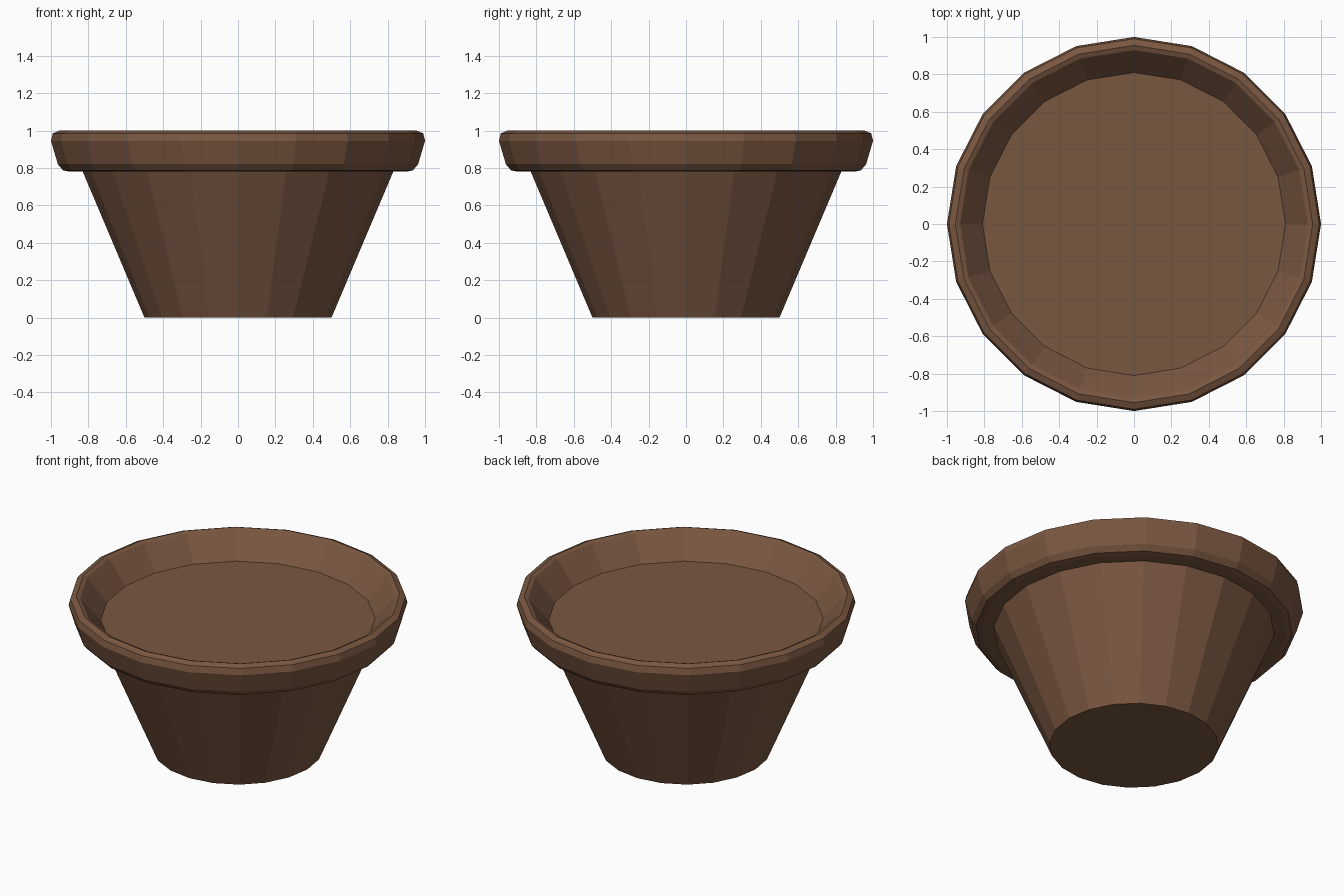
import bpy, bmesh, math

if "Cube" in bpy.data.objects:
    bpy.data.objects.remove(bpy.data.objects["Cube"])

SIDES = 20

brown = bpy.data.materials.new("earthy brown")
brown.diffuse_color = (0.195, 0.095, 0.053, 1)
brown.use_nodes = True
brown.node_tree.nodes["Principled BSDF"].inputs["Base Color"].default_value = brown.diffuse_color


def lathe(name, profile, cap_first=False, cap_last=False):
    """Spin (radius, height) points around z as flat facets."""
    bm = bmesh.new()
    rings = [[bm.verts.new((r * math.cos(2 * math.pi * i / SIDES),
                            r * math.sin(2 * math.pi * i / SIDES), z))
              for i in range(SIDES)] for r, z in profile]
    for a, b in zip(rings, rings[1:]):
        for i in range(SIDES):
            j = (i + 1) % SIDES
            bm.faces.new((a[i], a[j], b[j], b[i]))
    if cap_first:
        bm.faces.new(rings[0][::-1])
    if cap_last:
        bm.faces.new(rings[-1])
    mesh = bpy.data.meshes.new(name)
    bm.to_mesh(mesh)
    bm.free()
    mesh.materials.append(brown)
    obj = bpy.data.objects.new(name, mesh)
    bpy.context.collection.objects.link(obj)
    return obj


# Tapered body, rounded rim, sloping inner wall and soil surface in one shell
lathe("flower_pot", [
    (0.50, 0.00), (0.83, 0.78),                # tapered wall
    (0.90, 0.78), (0.935, 0.787), (0.963, 0.82),  # underside of rim
    (1.00, 0.945), (0.99, 0.985), (0.955, 1.00),  # outside of rim
    (0.93, 0.99),                              # inner lip
    (0.81, 0.845),                             # inner wall down to the soil
], cap_first=True, cap_last=True)
